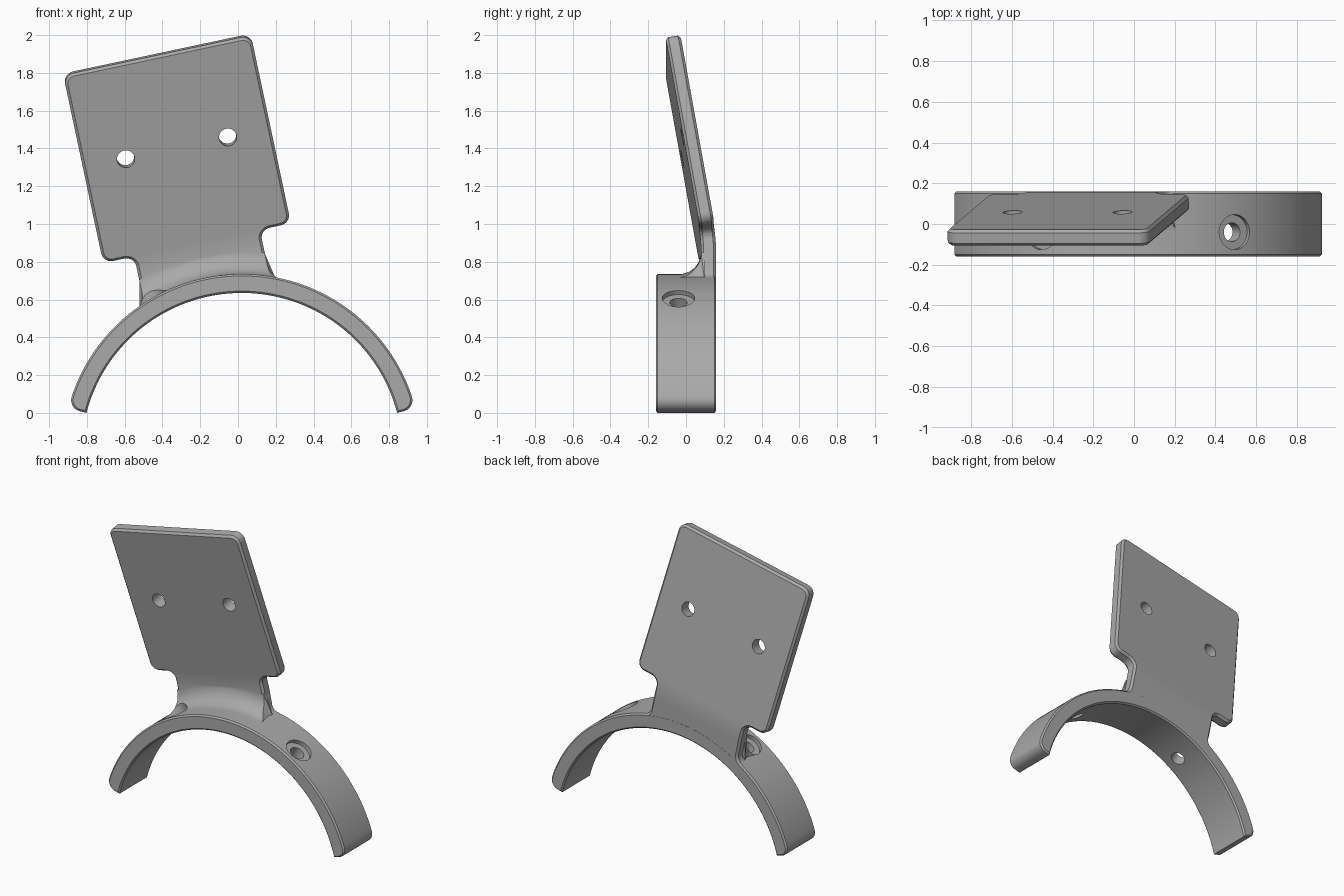
import bpy
import bmesh
from math import sin, cos, sqrt, radians, pi
from mathutils import Vector, Matrix

cube = bpy.data.objects.get("Cube")
if cube:
    bpy.data.objects.remove(cube)

R_IN, R_OUT = 0.85, 0.95          # band radii
HALF_DEPTH = 0.16                 # half the band's depth
NECK, WING = 0.34, 0.508          # half widths of neck and plate
BEND_START, BEND_END, LEAN = 1.02, 1.16, radians(10)

CENTRE = Matrix.Translation((0.02, 0, -0.215))
TILTED = CENTRE @ Matrix.Rotation(radians(-12), 4, 'Y')

grey = bpy.data.materials.new("grey_plastic")
grey.use_nodes = True
grey.diffuse_color = (0.4, 0.4, 0.4, 1)
grey.node_tree.nodes["Principled BSDF"].inputs["Base Color"].default_value = grey.diffuse_color


def make(name, bm, matrix):
    bmesh.ops.recalc_face_normals(bm, faces=bm.faces)
    bm.transform(matrix)
    mesh = bpy.data.meshes.new(name)
    bm.to_mesh(mesh)
    bm.free()
    mesh.materials.append(grey)
    obj = bpy.data.objects.new(name, mesh)
    bpy.context.collection.objects.link(obj)
    return obj


def arc(cx, cz, r, start, end, n):
    angles = [radians(start + (end - start) * i / n) for i in range(n + 1)]
    return [Vector((cx + r * cos(a), cz + r * sin(a))) for a in angles]


def rounded(before, corner, after, r, n=8):
    """Points of a fillet of radius r at a corner."""
    p = Vector(corner)
    a, b = (Vector(before) - p).normalized(), (Vector(after) - p).normalized()
    half = a.angle(b) / 2
    c = p + (a + b).normalized() * r / sin(half)
    start, end = p + a * r / math_tan(half) - c, p + b * r / math_tan(half) - c
    full = pi - 2 * half
    return [c + (start * sin(full * (1 - i / n)) + end * sin(full * i / n)) / sin(full)
            for i in range(n + 1)]


def math_tan(a):
    return sin(a) / cos(a)


def slab(outline, y0, y1, chamfer=0.0):
    """Extrude a counter-clockwise x-z outline along y with chamfered rims."""
    count = len(outline)
    inset = []
    for i, p in enumerate(outline):
        d1 = (p - outline[i - 1]).normalized()
        d2 = (outline[(i + 1) % count] - p).normalized()
        n1, n2 = Vector((d1.y, -d1.x)), Vector((d2.y, -d2.x))
        inset.append(p - (n1 + n2) / (1 + n1.dot(n2)) * chamfer)
    layers = [(outline, y0), (outline, y1)]
    if chamfer:
        layers = [(inset, y0), (outline, y0 + chamfer), (outline, y1 - chamfer), (inset, y1)]
    bm = bmesh.new()
    rings = [[bm.verts.new((p.x, y, p.y)) for p in pts] for pts, y in layers]
    for low, high in zip(rings, rings[1:]):
        for i in range(count):
            j = (i + 1) % count
            bm.faces.new((low[i], low[j], high[j], high[i]))
    bm.faces.new(rings[0])
    bm.faces.new(rings[-1])
    return bm


def bend(bm):
    """Lean everything above the bend towards the front."""
    length = BEND_END - BEND_START
    k = LEAN / length
    for v in bm.verts:
        s, w = v.co.z, v.co.y
        theta = k * min(max(s - BEND_START, 0), length)
        beyond = max(s - BEND_END, 0)
        v.co.z = min(s, BEND_START) + sin(theta) / k + beyond * cos(theta) + w * sin(theta)
        v.co.y = (HALF_DEPTH - 0.0005 - (1 - cos(theta)) / k
                  - beyond * sin(theta) + w * cos(theta))


def boolean(target, other, operation):
    bpy.context.view_layer.objects.active = target
    mod = target.modifiers.new("boolean", 'BOOLEAN')
    mod.operation, mod.solver, mod.object = operation, 'EXACT', other
    bpy.ops.object.modifier_apply(modifier=mod.name)
    bpy.data.objects.remove(other)


# Arched band with rounded outer ends
END = 14.65
inner_end = arc(0, 0, R_IN, END, END, 1)[0]
outer_end = arc(0, 0, R_OUT, END, END, 1)[0]
outer = arc(0, 0, R_OUT, END + 5, 90, 36)
half = [inner_end] + rounded(inner_end, outer_end, outer[0], 0.06) + outer
half += [Vector((-p.x, p.y)) for p in reversed(half[:-1])]
half += arc(0, 0, R_IN, 180 - END, END, 72)[1:-1]
bracket = make("bracket", slab(half, -HALF_DEPTH, HALF_DEPTH, 0.01), CENTRE)

# Neck and mounting plate, bent from one flat slab
FLARE = 66.7                      # where the neck's side fillet meets the band
BOTTOM, TOP = 1.15, 2.183
side = arc(0, 0, 0.9, 90, FLARE, 8)
side += arc(0.4, 0.927, 0.06, 180 + FLARE, 180, 6)
corners = [(NECK, 0.93), (NECK, BOTTOM), (WING, BOTTOM), (WING, TOP), (0, TOP)]
for a, b, c in zip(corners, corners[1:], corners[2:]):
    side += rounded(a, b, c, 0.055)
side += [Vector((-p.x, p.y)) for p in reversed(side[1:])]
bm = slab(side, -0.08, 0, 0.014)
for i in range(9):
    z = BEND_START + (BEND_END - BEND_START) * i / 8
    bmesh.ops.bisect_plane(bm, geom=bm.verts[:] + bm.edges[:] + bm.faces[:],
                           plane_co=(0, 0, z), plane_no=(0, 0, 1))
bend(bm)
boolean(bracket, make("plate", bm, TILTED), 'UNION')

# Curved web that blends the neck into the top of the band
profile = [(-0.035 + 0.115 * sin(t), 1.07 - 0.12 * cos(t))
           for t in [pi / 2 * i / 10 for i in range(11)]]
profile += [(0.1, 1.07), (0.1, 0.92), (-0.035, 0.92)]
bm = bmesh.new()
rows = []
for i in range(25):
    row = []
    for y, r in profile:
        flare = min(max(1 - (r - R_OUT) / 0.04, 0), 1) ** 2
        u = (i / 12 - 1) * (NECK - 0.001 + 0.034 * flare)
        row.append(bm.verts.new((u, y, sqrt(r * r - u * u))))
    rows.append(row)
for a, b in zip(rows, rows[1:]):
    for j in range(len(profile)):
        k = (j + 1) % len(profile)
        bm.faces.new((a[j], a[k], b[k], b[j]))
bm.faces.new(rows[0])
bm.faces.new(rows[-1])
bmesh.ops.triangulate(bm, faces=bm.faces)
boolean(bracket, make("web", bm, TILTED), 'UNION')

# Two screw holes through the plate
for s in (-1, 1):
    bm = slab(arc(s * 0.276, 1.675, 0.047, 0, 360, 32)[:-1], -0.2, 0.1)
    bend(bm)
    boolean(bracket, make("plate_hole", bm, TILTED), 'DIFFERENCE')

# Two counterbored radial holes through the band
for s in (-1, 1):
    for radius, low, high in ((0.046, 0.75, 1.0), (0.086, 0.922, 1.15)):
        bm = bmesh.new()
        bmesh.ops.create_cone(bm, cap_ends=True, segments=40, radius1=radius, radius2=radius,
                              depth=high - low,
                              matrix=Matrix.Translation((0, -0.04, (low + high) / 2)))
        turn = Matrix.Rotation(radians(30 * s), 4, 'Y')
        boolean(bracket, make("band_hole", bm, CENTRE @ turn), 'DIFFERENCE')

# Smooth the curves, keep the edges crisp
bpy.ops.object.select_all(action='DESELECT')
bracket.select_set(True)
bpy.context.view_layer.objects.active = bracket
bpy.ops.object.shade_smooth_by_angle(angle=radians(30))
